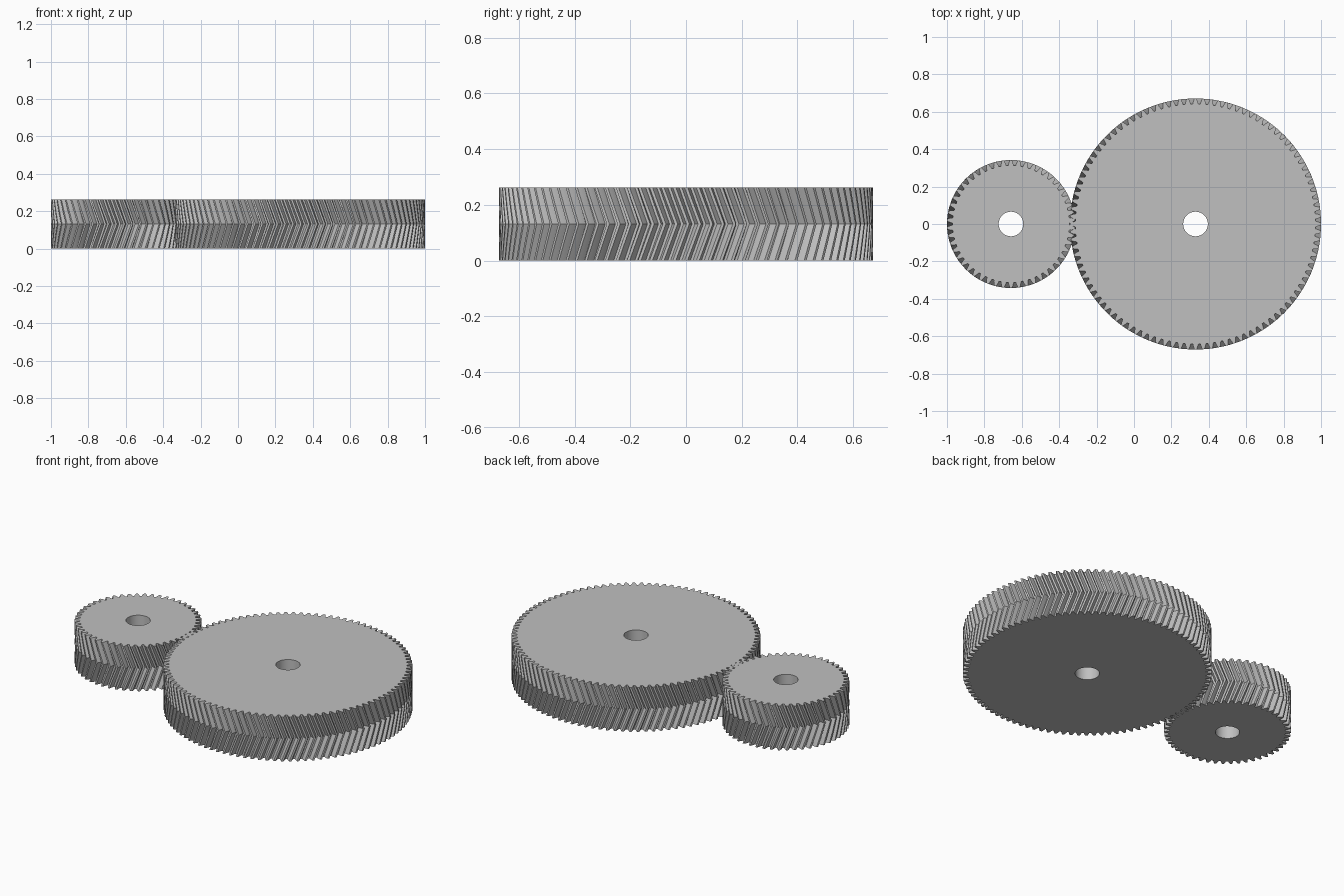
import bpy, bmesh
from math import pi, cos, sin, tan, acos, radians, sqrt

cube = bpy.data.objects.get("Cube")
if cube:
    bpy.data.objects.remove(cube, do_unlink=True)

MODULE = 2 / 152
HEIGHT = 20 * MODULE
BORE = 5 * MODULE
PRESSURE = radians(20)
HELIX = radians(20)
FLANK_STEPS = 4

steel = bpy.data.materials.new("plain grey steel")
steel.use_nodes = True
grey = (0.53, 0.53, 0.53, 1)
steel.diffuse_color = grey
steel.node_tree.nodes["Principled BSDF"].inputs["Base Color"].default_value = grey


def involute(a):
    return tan(a) - a


def tooth_profile(teeth):
    """(radius, angle) points across one involute tooth centred on angle 0."""
    pitch = MODULE * teeth / 2
    base = pitch * cos(PRESSURE)
    root, tip = pitch - 1.25 * MODULE, pitch + MODULE
    flank = []
    for i in range(FLANK_STEPS):
        r = root + (tip - root) * i / (FLANK_STEPS - 1)
        a = pi / (2 * teeth) + involute(PRESSURE) - involute(acos(min(1, base / r)))
        flank.append((r, a))
    return [(r, -a) for r, a in flank] + [(r, a) for r, a in reversed(flank)]


def herringbone_gear(name, teeth, x, hand, phase):
    bm = bmesh.new()
    profile = tooth_profile(teeth)
    pitch_angle = 2 * pi / teeth
    n = len(profile)
    twist = hand * (HEIGHT / 2) * tan(HELIX) / (MODULE * teeth / 2)

    # Toothed rim in layers, twisted most at mid height
    rims = []
    for k in range(5):
        t = k / 4
        turn = phase + twist * (1 - abs(2 * t - 1))
        rims.append([bm.verts.new((r * cos(a + turn + i * pitch_angle),
                                   r * sin(a + turn + i * pitch_angle), HEIGHT * t))
                     for i in range(teeth) for r, a in profile])
    for low, high in zip(rims, rims[1:]):
        for i in range(len(low)):
            j = (i + 1) % len(low)
            bm.faces.new((low[i], low[j], high[j], high[i]))

    # Shaft bore, one segment per tooth
    bores = []
    for z in (0, HEIGHT):
        bores.append([bm.verts.new((BORE * cos(phase + (i - 0.5) * pitch_angle),
                                    BORE * sin(phase + (i - 0.5) * pitch_angle), z))
                      for i in range(teeth)])
    for i in range(teeth):
        j = (i + 1) % teeth
        bm.faces.new((bores[0][j], bores[0][i], bores[1][i], bores[1][j]))
        # Flat end faces, one sector per tooth
        for bore, rim in ((bores[0], rims[0]), (bores[1], rims[-1])):
            sector = rim[i * n:(i + 1) * n] + [rim[j * n]]
            bm.faces.new([bore[i]] + sector + [bore[j]])
    bmesh.ops.recalc_face_normals(bm, faces=bm.faces)

    mesh = bpy.data.meshes.new(name)
    bm.to_mesh(mesh)
    bm.free()
    mesh.materials.append(steel)
    gear = bpy.data.objects.new(name, mesh)
    gear.location.x = x
    bpy.context.collection.objects.link(gear)
    bpy.ops.object.select_all(action='DESELECT')
    gear.select_set(True)
    bpy.context.view_layer.objects.active = gear
    bpy.ops.object.shade_smooth_by_angle(angle=radians(20))


herringbone_gear("large_gear", 100, 1 - 51 * MODULE, 1, 0)
herringbone_gear("small_gear", 50, -1 + 26 * MODULE, 1, pi / 50)
